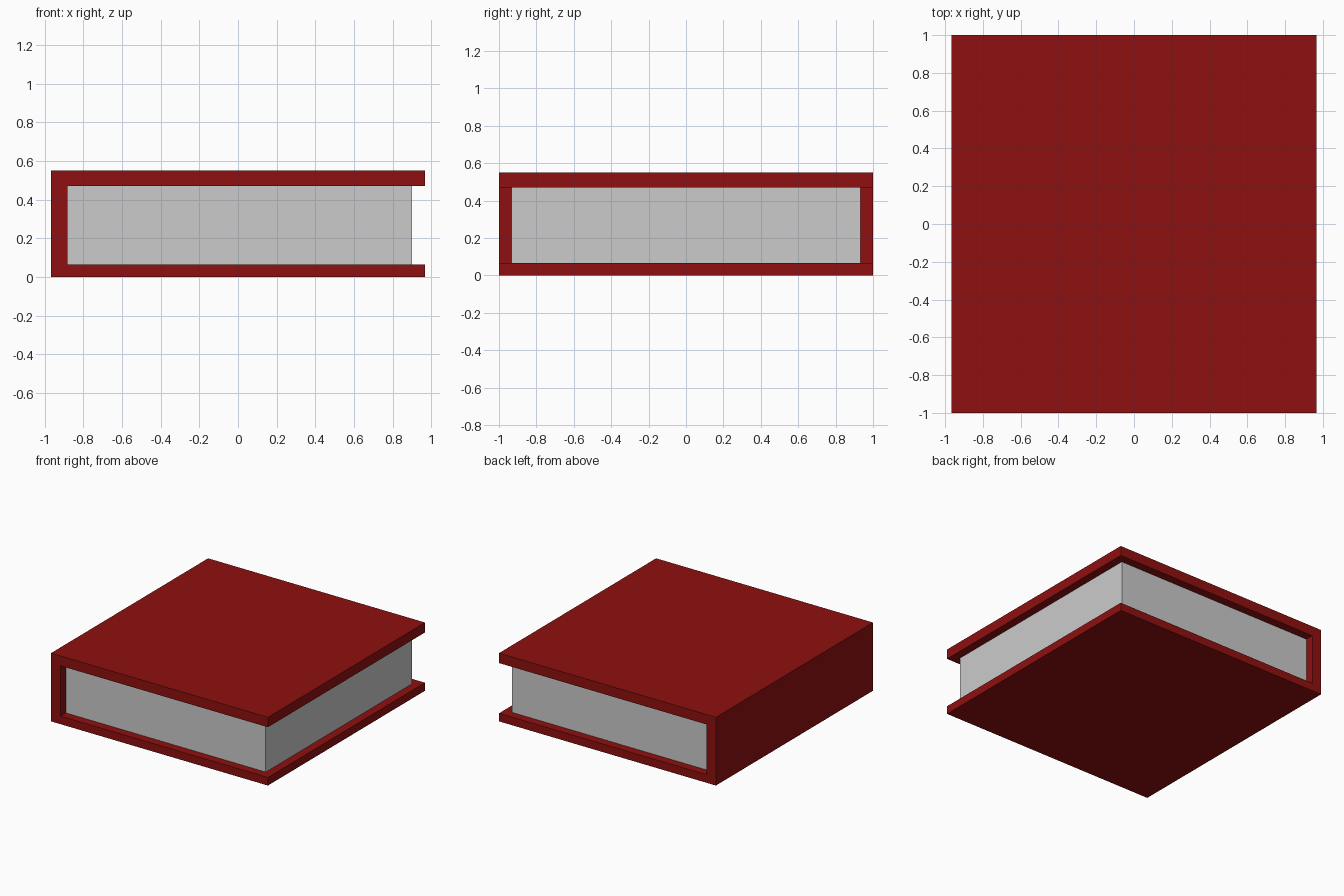
import bpy, bmesh

if "Cube" in bpy.data.objects:
    bpy.data.objects.remove(bpy.data.objects["Cube"])


def extrude_profile(name, profile, y0, y1):
    """Extrude a closed XZ outline along Y into a solid object."""
    bm = bmesh.new()
    face = bm.faces.new([bm.verts.new((x, y0, z)) for x, z in profile])
    ext = bmesh.ops.extrude_face_region(bm, geom=[face])
    verts = [g for g in ext["geom"] if isinstance(g, bmesh.types.BMVert)]
    bmesh.ops.translate(bm, vec=(0, y1 - y0, 0), verts=verts)
    bmesh.ops.recalc_face_normals(bm, faces=bm.faces)
    mesh = bpy.data.meshes.new(name)
    bm.to_mesh(mesh)
    bm.free()
    obj = bpy.data.objects.new(name, mesh)
    bpy.context.collection.objects.link(obj)
    return obj


X, TOP = 0.967, 0.55              # cover half width, book height
SPINE, LOW, HIGH = -0.883, 0.065, 0.47  # inner faces of the cover

# Cover: both boards and the spine as one C-shaped profile
cover = extrude_profile("cover", [
    (-X, 0), (X, 0), (X, LOW), (SPINE, LOW),
    (SPINE, HIGH), (X, HIGH), (X, TOP), (-X, TOP)], -1, 1)
red = bpy.data.materials.new("cover_red")
red.diffuse_color = (0.275, 0.005, 0.005, 1)
red.use_nodes = True
red.node_tree.nodes["Principled BSDF"].inputs["Base Color"].default_value = red.diffuse_color
cover.data.materials.append(red)

# Page block, set back from the three open edges
extrude_profile("pages", [
    (SPINE, LOW), (0.9, LOW), (0.9, HIGH), (SPINE, HIGH)], -0.932, 0.932)
